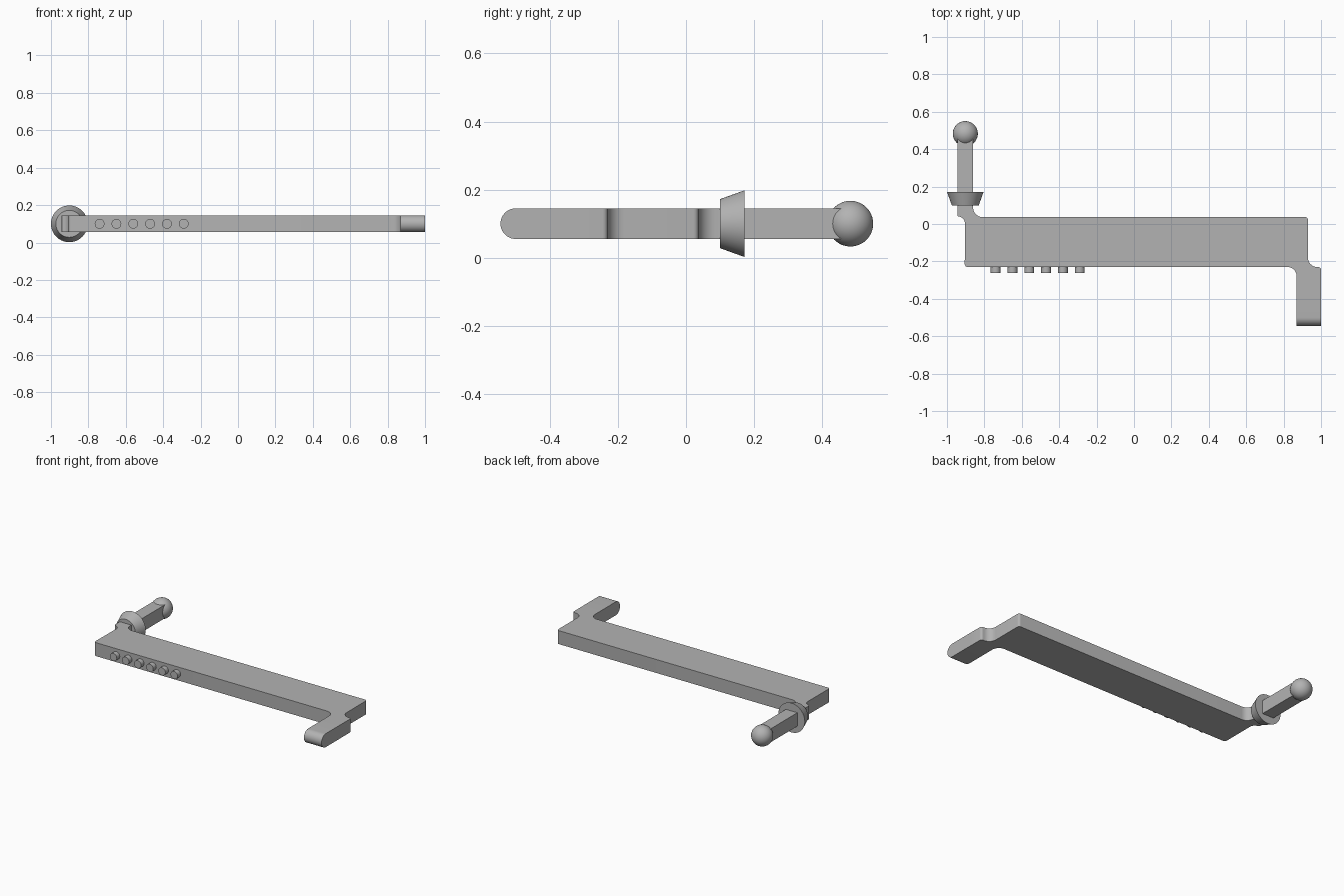
import bpy, bmesh
from math import sin, cos, pi, radians

if "Cube" in bpy.data.objects:
    bpy.data.objects.remove(bpy.data.objects["Cube"])

MID_Z = 0.1      # height of the centre plane
HALF = 0.045     # half thickness of the flat bar
ROD_X = -0.902   # axis of the rear rod

grey = bpy.data.materials.new("plain grey")
grey.use_nodes = True
grey.diffuse_color = (0.45, 0.45, 0.45, 1)
grey.node_tree.nodes["Principled BSDF"].inputs["Base Color"].default_value = (0.45, 0.45, 0.45, 1)


def finish(obj, name):
    obj.name = name
    obj.data.materials.append(grey)
    bpy.ops.object.select_all(action="DESELECT")
    obj.select_set(True)
    bpy.context.view_layer.objects.active = obj
    bpy.ops.object.shade_smooth_by_angle(angle=radians(35))
    return obj


def arc(cx, cy, rx, ry, start, end, steps=8):
    angles = [radians(start + (end - start) * i / steps) for i in range(steps + 1)]
    return [(cx + rx * cos(a), cy + ry * sin(a)) for a in angles]


def extrude(name, outline, place, offset):
    """Extrude a closed 2D outline; place() maps it into 3D."""
    bm = bmesh.new()
    face = bm.faces.new([bm.verts.new(place(p)) for p in outline])
    moved = bmesh.ops.extrude_face_region(bm, geom=[face])["geom"]
    bmesh.ops.translate(bm, vec=offset, verts=[v for v in moved if isinstance(v, bmesh.types.BMVert)])
    bmesh.ops.recalc_face_normals(bm, faces=bm.faces)
    mesh = bpy.data.meshes.new(name)
    bm.to_mesh(mesh)
    bm.free()
    obj = bpy.data.objects.new(name, mesh)
    bpy.context.collection.objects.link(obj)
    return finish(obj, name)


def turned(name, x, y0, y1, r0, r1, sides):
    """Round part along y, radius r0 at y0 and r1 at y1."""
    bpy.ops.mesh.primitive_cone_add(vertices=sides, radius1=r0, radius2=r1, depth=y1 - y0,
                                    location=(x, (y0 + y1) / 2, MID_Z), rotation=(-pi / 2, 0, 0))
    return finish(bpy.context.object, name)


# Flat bar with filleted roots for the rear rod and the front arm
ARM_Y = -0.32
outline = (
    arc(-0.89, -0.215, 0.015, 0.015, 180, 270, 4)
    + arc(0.82, -0.28, 0.05, 0.05, 90, 0)
    + [(0.87, ARM_Y), (1.0, ARM_Y)]
    + arc(0.985, -0.245, 0.015, 0.015, 0, 80, 4)
    + arc(0.98, -0.18, 0.05, 0.05, 270, 180)
    + arc(0.915, 0.022, 0.015, 0.015, 0, 90, 4)
    + arc(-0.81, 0.087, 0.05, 0.05, 270, 180)
    + [(-0.86, 0.14), (-0.945, 0.14)]
    + arc(-0.935, 0.05, 0.01, 0.01, 180, 260, 4)
    + arc(-0.94, 0.004, 0.036, 0.036, 90, 0)
)
extrude("flat_bar", outline, lambda p: (p[0], p[1], MID_Z - HALF), (0, 0, 2 * HALF))

# Front arm with a half-round tip
side = [(ARM_Y, MID_Z + HALF)] + arc(-0.5, MID_Z, HALF, HALF, 90, 270, 20) + [(ARM_Y, MID_Z - HALF)]
extrude("front_arm", side, lambda p: (0.87, p[0], p[1]), (0.13, 0, 0))

# Square rear rod, collar and ball end
square = [(-0.945, MID_Z - HALF), (-0.86, MID_Z - HALF), (-0.86, MID_Z + HALF), (-0.945, MID_Z + HALF)]
extrude("rear_rod", square, lambda p: (p[0], 0.14, p[1]), (0, 0.345, 0))
turned("tapered_collar", ROD_X, 0.1, 0.172, 0.072, 0.098, 64)
bpy.ops.mesh.primitive_uv_sphere_add(segments=48, ring_count=24, radius=0.067,
                                     location=(ROD_X, 0.483, MID_Z))
finish(bpy.context.object, "ball_end")

# Row of pegs on the front edge
for i in range(6):
    turned(f"peg_{i + 1}", -0.74 + 0.09 * i, -0.262, -0.22, 0.026, 0.026, 32)
